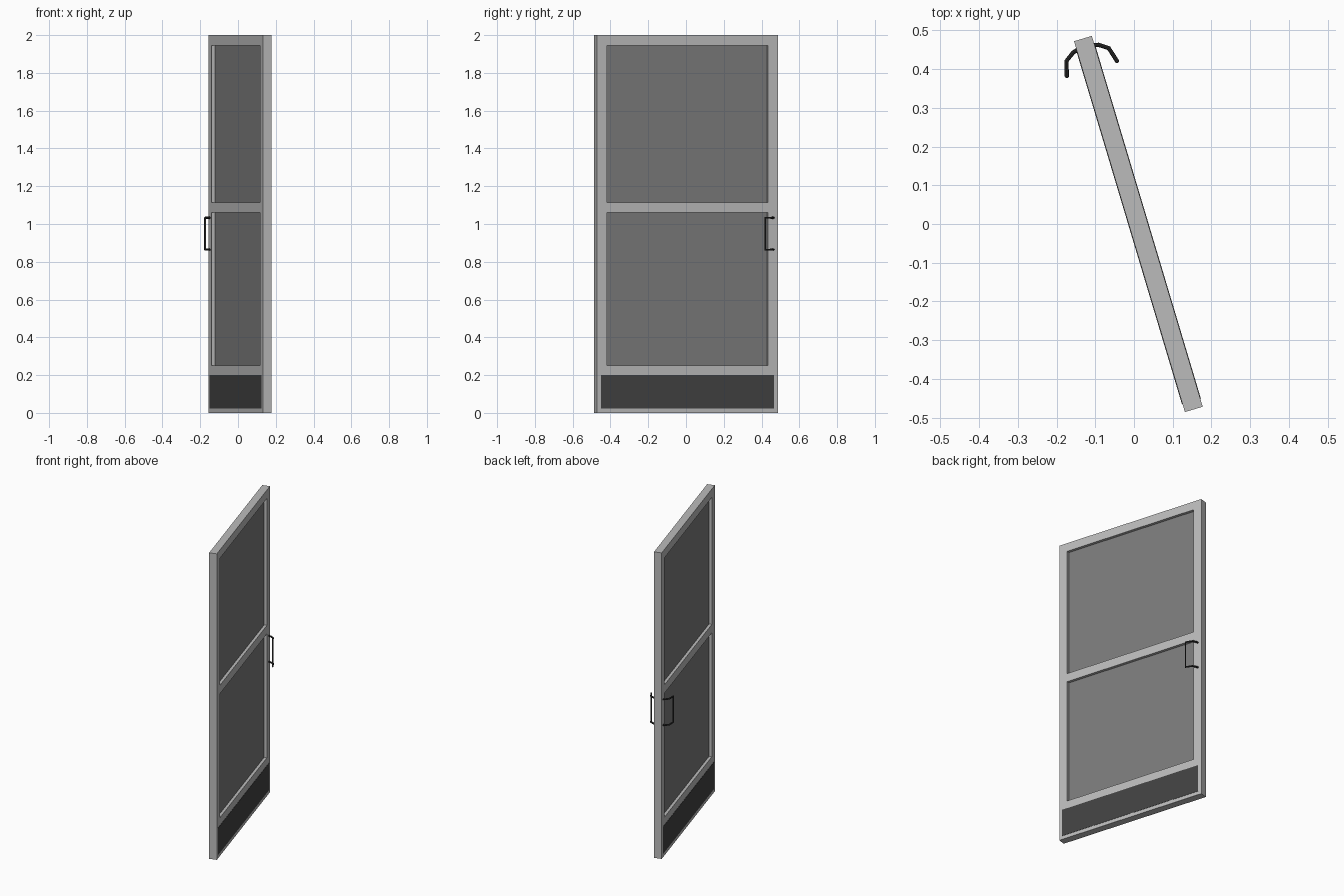
import bpy, math
from mathutils import Matrix

if "Cube" in bpy.data.objects:
    bpy.data.objects.remove(bpy.data.objects["Cube"])

# Whole door stands swung open about z; local x = face normal, local y = along width
PLACE = Matrix.Translation((0.0113, 0, 0)) @ Matrix.Rotation(math.radians(16.65), 4, 'Z')


def material(name, v):
    m = bpy.data.materials.new(name)
    m.diffuse_color = (v, v, v, 1)
    m.use_nodes = True
    m.node_tree.nodes["Principled BSDF"].inputs["Base Color"].default_value = m.diffuse_color
    return m


FRAME = material("light grey frame", 0.50)
PANEL = material("mid grey panel", 0.20)
KICK = material("dark grey plate", 0.055)
METAL = material("black metal", 0.026)


def box(name, x, y, z, mat):
    """Box from (min, max) pairs in door space."""
    bpy.ops.mesh.primitive_cube_add(size=1)
    o = bpy.context.object
    o.name = name
    centre = [(a + b) / 2 for a, b in (x, y, z)]
    size = [b - a for a, b in (x, y, z)]
    o.data.transform(PLACE @ Matrix.Translation(centre) @ Matrix.Diagonal((*size, 1)))
    o.data.materials.append(mat)
    return o


T, W, IN = 0.024, 0.5, 0.445
# Stiles
for side, y in (("hinge", (-W, -IN)), ("handle", (IN, W))):
    box(side + "_stile", (-T, T), y, (0, 2), FRAME)
# Rails
for name, z in (("bottom_rail", (0, 0.25)), ("middle_rail", (1.06, 1.115)), ("top_rail", (1.945, 2))):
    box(name, (-T, T), (-IN, IN), z, FRAME)
# Recessed panels
for name, z in (("lower_panel", (0.25, 1.06)), ("upper_panel", (1.115, 1.945))):
    box(name, (-0.006, 0.006), (-IN, IN), z, PANEL)

for label, s in (("front", -1), ("back", 1)):
    # Kick plates
    box(label + "_kick_plate", sorted((s * T, s * (T + 0.0015))), (-0.478, 0.478), (0.023, 0.2), KICK)

    # Bent pull handles
    cu = bpy.data.curves.new(label + "_handle", 'CURVE')
    cu.dimensions = '3D'
    cu.bevel_depth = 0.0055
    cu.bevel_resolution = 2
    cu.use_fill_caps = True
    arm = [(0.022, 0.476), (0.034, 0.473), (0.057, 0.457), (0.068, 0.418)]
    path = [(s * x, y, 1.033) for x, y in arm] + [(s * x, y, 0.864) for x, y in reversed(arm)]
    sp = cu.splines.new('POLY')
    sp.points.add(len(path) - 1)
    for p, co in zip(sp.points, path):
        p.co = (*co, 1)
    cu.materials.append(METAL)
    o = bpy.data.objects.new(label + "_handle", cu)
    bpy.context.collection.objects.link(o)
    o.matrix_world = PLACE
    bpy.ops.object.select_all(action='DESELECT')
    o.select_set(True)
    bpy.context.view_layer.objects.active = o
    bpy.ops.object.convert(target='MESH')
    bpy.ops.object.shade_smooth_by_angle()
